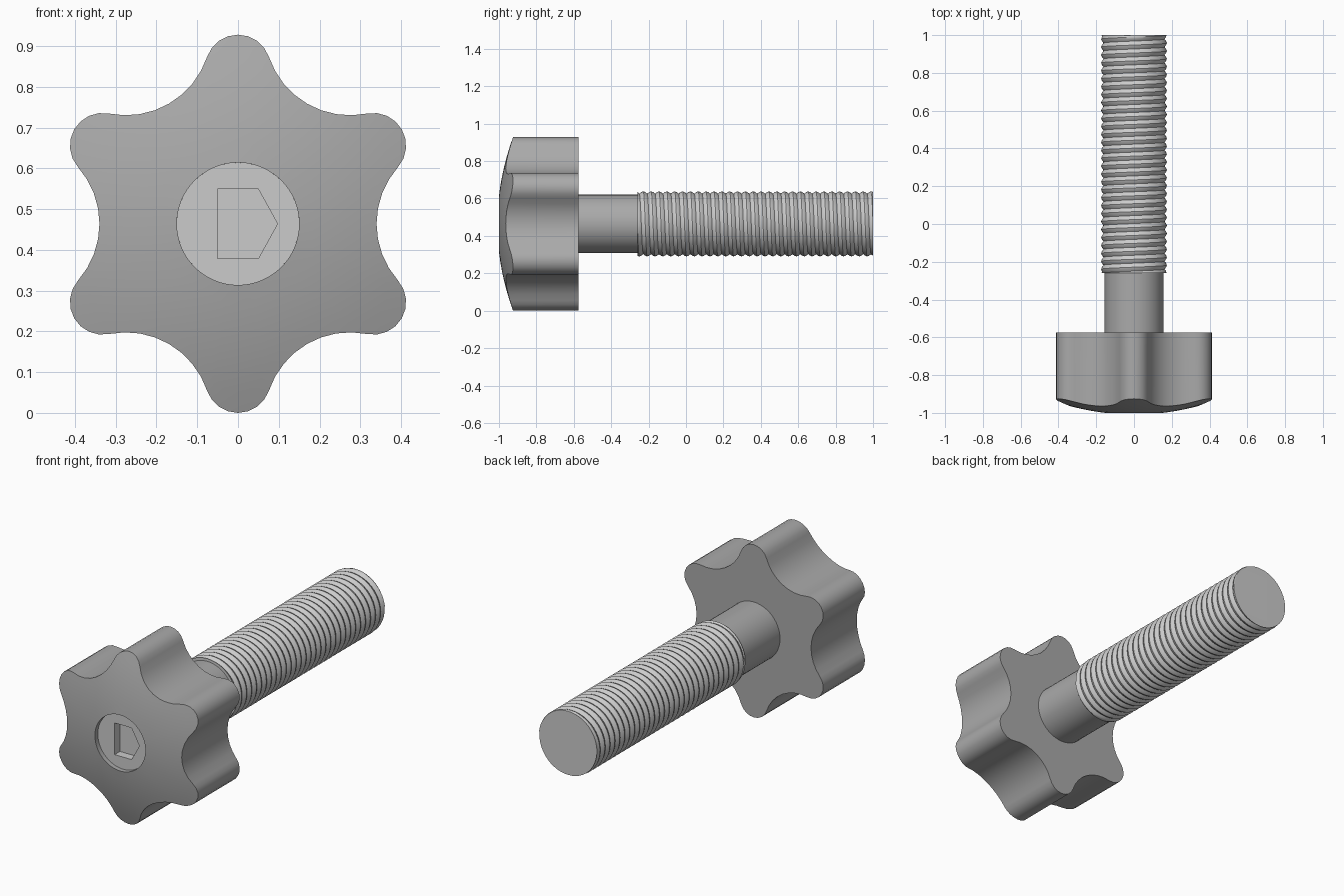
import bpy, bmesh
from math import pi, cos, sin, radians, atan2, hypot

if "Cube" in bpy.data.objects:
    bpy.data.objects.remove(bpy.data.objects["Cube"])

CZ = 0.464  # height of the bolt axis

dark = bpy.data.materials.new("dark_grey")
dark.diffuse_color = (0.4, 0.4, 0.4, 1)
dark.use_nodes = True
dark.node_tree.nodes["Principled BSDF"].inputs["Base Color"].default_value = dark.diffuse_color


def finish(bm, name, mat=None, angle=30):
    bmesh.ops.remove_doubles(bm, verts=bm.verts, dist=1e-5)
    bmesh.ops.recalc_face_normals(bm, faces=bm.faces)
    me = bpy.data.meshes.new(name)
    bm.to_mesh(me)
    bm.free()
    ob = bpy.data.objects.new(name, me)
    bpy.context.collection.objects.link(ob)
    ob.location.z = CZ
    if mat:
        me.materials.append(mat)
    bpy.ops.object.select_all(action='DESELECT')
    ob.select_set(True)
    bpy.context.view_layer.objects.active = ob
    bpy.ops.object.shade_smooth_by_angle(angle=radians(angle))
    return ob


def ring(bm, pts, y):
    return [bm.verts.new((x, y(x, z) if callable(y) else y, z)) for x, z in pts]


def bridge(bm, a, b):
    n = len(a)
    for i in range(n):
        bm.faces.new((a[i], a[(i + 1) % n], b[(i + 1) % n], b[i]))


def circle(r, n):
    return [(r * cos(2 * pi * i / n), r * sin(2 * pi * i / n)) for i in range(n)]


# Star outline: six tip arcs blended tangentially into six valley arcs
def star():
    r1, r2 = 0.08, 0.21
    c1, c2 = 0.464 - r1, 0.34 + r2
    tang = atan2(c2 * sin(pi / 6), c2 * cos(pi / 6) - c1)
    half = pi + tang - (pi + pi / 6)  # half sweep of a valley arc
    pts = []
    for k in range(6):
        t = pi / 6 + k * pi / 3
        for i in range(9):
            a = t - tang + 2 * tang * i / 8
            pts.append((c1 * cos(t) + r1 * cos(a), c1 * sin(t) + r1 * sin(a)))
        v = t + pi / 6
        for i in range(1, 8):
            a = v + pi + half - 2 * half * i / 8
            pts.append((c2 * cos(v) + r2 * cos(a), c2 * sin(v) + r2 * sin(a)))
    return pts


def dome(x, z):
    return -1 + 0.075 * (x * x + z * z - 0.0225) / (0.464 ** 2 - 0.0225)


# Knob: domed star head with a round recess
outline = star()
inner = [(0.15 * x / hypot(x, z), 0.15 * z / hypot(x, z)) for x, z in outline]
bm = bmesh.new()
rings = [ring(bm, inner, -0.975), ring(bm, inner, -1)]
for s in range(1, 7):
    t = s / 6
    rings.append(ring(bm, [(p[0] + (q[0] - p[0]) * t, p[1] + (q[1] - p[1]) * t)
                           for p, q in zip(inner, outline)], dome))
rings.append(ring(bm, outline, -0.575))
for a, b in zip(rings, rings[1:]):
    bridge(bm, a, b)
bm.faces.new(rings[-1])
finish(bm, "star_knob", dark)

# Recessed disc with a five-cornered key socket
bm = bmesh.new()
rim = ring(bm, circle(0.15, 96), -0.975)
key = [(-0.05, 0.085), (-0.05, -0.085), (0.05, -0.085), (0.097, 0), (0.05, 0.085)]
top, bottom = ring(bm, key, -0.975), ring(bm, key, -0.93)
edges = [bm.edges.new((l[i], l[(i + 1) % len(l)]))
         for l in (rim, top) for i in range(len(l))]
bmesh.ops.triangle_fill(bm, edges=edges, use_beauty=True, normal=(0, -1, 0))
bridge(bm, top, bottom)
bm.faces.new(bottom)
finish(bm, "socket_disc")

# Plain shank
bm = bmesh.new()
a, b = ring(bm, circle(0.156, 48), -0.58), ring(bm, circle(0.156, 48), -0.255)
bridge(bm, a, b)
bm.faces.new(a)
bm.faces.new(b)
finish(bm, "shank", dark)

# Threaded rod: helical ridges clamped flat at both ends
Y0, Y1, N, TURNS = -0.26, 1.0, 48, 30
pitch = (Y1 - Y0) / TURNS
radii = [0.174, 0.170, 0.162, 0.170]
bm = bmesh.new()
cols = []
for j in range(N + 1):
    a = 2 * pi * j / N
    col = []
    for k in range(-4, 4 * TURNS + 1):
        y = Y0 + pitch * (k / 4 + j / N)
        r = radii[k % 4]
        if y <= Y0 + 1e-4 or y >= Y1 - 1e-4:
            y, r = min(max(y, Y0), Y1), 0.171
        # negative sine gives a right-hand thread along +y
        col.append(bm.verts.new((r * cos(a), y, -r * sin(a))))
    cols.append(col)
for c, d in zip(cols, cols[1:]):
    for k in range(len(c) - 1):
        bm.faces.new((c[k], c[k + 1], d[k + 1], d[k]))
bmesh.ops.remove_doubles(bm, verts=bm.verts, dist=1e-5)
bmesh.ops.holes_fill(bm, edges=[e for e in bm.edges if e.is_boundary], sides=0)
finish(bm, "threaded_rod", None, 40)
